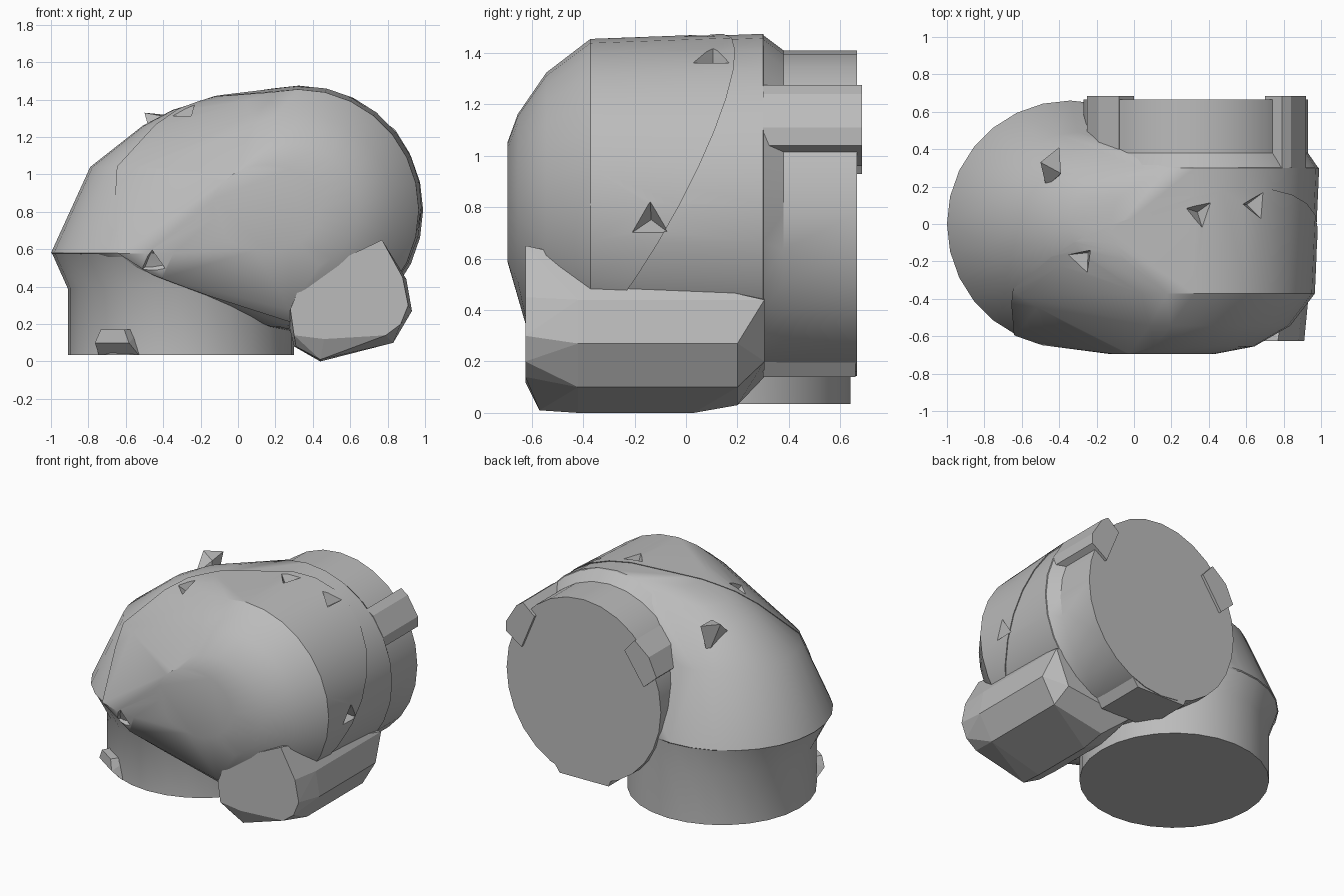
import bpy, bmesh, math
from mathutils import Vector
from mathutils.bvhtree import BVHTree

cube = bpy.data.objects.get("Cube")
if cube:
    bpy.data.objects.remove(cube)

grey = bpy.data.materials.new("plain_grey")
grey.use_nodes = True
COLOUR = (0.5, 0.5, 0.5, 1)
grey.diffuse_color = COLOUR
grey.node_tree.nodes["Principled BSDF"].inputs["Base Color"].default_value = COLOUR


def ring(axis, at, u, v, ru, rv=None, n=28):
    """Ellipse of points: axis 'z' uses (x, y), axis 'y' uses (x, z)."""
    rv = rv or ru
    pts = []
    for i in range(n):
        a = math.tau * i / n
        p, q = u + ru * math.cos(a), v + rv * math.sin(a)
        pts.append((p, q, at) if axis == "z" else (p, at, q))
    return pts


def finish(bm, name, angle=30):
    bmesh.ops.recalc_face_normals(bm, faces=bm.faces)
    me = bpy.data.meshes.new(name)
    bm.to_mesh(me)
    bm.free()
    me.materials.append(grey)
    ob = bpy.data.objects.new(name, me)
    bpy.context.collection.objects.link(ob)
    if angle:
        bpy.ops.object.select_all(action="DESELECT")
        ob.select_set(True)
        bpy.context.view_layer.objects.active = ob
        bpy.ops.object.shade_smooth_by_angle(angle=math.radians(angle))
    return ob


def hull_mesh(points):
    bm = bmesh.new()
    for p in points:
        bm.verts.new(p)
    res = bmesh.ops.convex_hull(bm, input=bm.verts)
    loose = {g for g in res["geom_interior"] + res["geom_unused"]
             if isinstance(g, bmesh.types.BMVert) and g.is_valid}
    bmesh.ops.delete(bm, geom=list(loose), context="VERTS")
    bmesh.ops.dissolve_limit(bm, angle_limit=0.01, verts=bm.verts, edges=bm.edges)
    return bm


def hull(name, points, angle=30):
    return finish(hull_mesh(points), name, angle)


def loft(name, rings):
    """Skin a stack of equal rings and cap both ends."""
    bm = bmesh.new()
    loops = [[bm.verts.new(p) for p in r] for r in rings]
    for a, b in zip(loops, loops[1:]):
        for i in range(len(a)):
            j = (i + 1) % len(a)
            bm.faces.new((a[i], a[j], b[j], b[i]))
    bm.faces.new(loops[0])
    bm.faces.new(loops[-1])
    return finish(bm, name)


def prism(outline, y0, y1):
    return [(x, y, z) for y in (y0, y1) for x, z in outline]


# Elbow housing: left dome, back mouth, rounded front and lower front lip
housing = (ring("z", 0.58, -0.34, 0, 0.66)
           + ring("z", 1.04, -0.30, 0, 0.49)
           + ring("z", 1.26, -0.20, 0.02, 0.31)
           + ring("z", 1.345, -0.10, 0.02, 0.25)
           + ring("z", 1.415, 0.06, 0, 0.18, 0.24)
           + ring("y", 0.30, 0.325, 0.81, 0.665)
           + ring("y", -0.37, 0.32, 0.81, 0.64)
           + ring("y", -0.54, 0.31, 0.81, 0.52, 0.51)
           + ring("y", -0.65, 0.27, 0.82, 0.37, 0.34)
           + ring("y", -0.69, 0.15, 0.82, 0.28, 0.23)
           + [(-0.4, -0.62, 0.45), (0.27, -0.6, 0.28), (0.27, -0.5, 0.19)])
bm = hull_mesh(housing)
surface = BVHTree.FromBMesh(bm)
body = finish(bm, "elbow_housing")

# Front cover: slightly larger shell ending at a slanted seam
bm = hull_mesh(housing)
centre = Vector((0.1, -0.1, 0.8))
for v in bm.verts:
    v.co = centre + (v.co - centre) * 1.008
cut = bmesh.ops.bisect_plane(bm, geom=bm.verts[:] + bm.edges[:] + bm.faces[:],
                             plane_co=(0.97, -0.06, 0.75),
                             plane_no=(0.27, -0.985, 0.52), clear_inner=True)
rim = [e for e in cut["geom_cut"] if isinstance(e, bmesh.types.BMEdge)]
bmesh.ops.contextual_create(bm, geom=rim)
cover = finish(bm, "front_cover")

# Small pyramid notches sunk into the housing along the seam
bm = bmesh.new()
for place in ((0.35, 0.06, 1.48), (0.66, 0.10, 1.40), (-0.28, -0.19, 1.34),
              (-0.46, -0.66, 0.52), (0.99, -0.14, 0.74)):
    spot, normal, _, _ = surface.find_nearest(Vector(place))
    cone = bmesh.ops.create_cone(bm, cap_ends=True, segments=3, radius1=0.15,
                                 radius2=0, depth=0.16)
    turn = (-normal).to_track_quat("Z", "Y")
    for v in cone["verts"]:
        v.co = turn @ v.co + spot
cutter = finish(bm, "notch_cutters", 0)
cutter.hide_render = True
cutter.hide_viewport = True
for ob in (body, cover):
    mod = ob.modifiers.new("notches", "BOOLEAN")
    mod.operation = "DIFFERENCE"
    mod.solver = "EXACT"
    mod.object = cutter

# Lower neck tapering into a straight collar
loft("lower_collar", [ring("z", 0.58, -0.34, 0, 0.655),
                      ring("z", 0.39, -0.305, 0.035, 0.605),
                      ring("z", 0.035, -0.305, 0.035, 0.605)])

# Back neck tapering into a straight collar
loft("back_collar", [ring("y", 0.30, 0.325, 0.81, 0.66),
                     ring("y", 0.38, 0.33, 0.777, 0.6, 0.633),
                     ring("y", 0.665, 0.33, 0.777, 0.6, 0.633)])

# Locating tabs on the back collar
tabs = {"left": [(0.7, 1.2), (0.79, 1.275), (0.84, 1.24), (0.92, 1.11), (0.92, 1.04), (0.8, 0.96)],
        "right": [(0, 1.15), (-0.08, 1.24), (-0.19, 1.15), (-0.25, 1.02), (-0.15, 0.93)],
        "bottom": [(0.1, 0.25), (0.14, 0.145), (0.52, 0.14), (0.6, 0.25)]}
for side, outline in tabs.items():
    hull("collar_tab_" + side, prism(outline, 0.3, 0.66 if side == "bottom" else 0.685), 0)

# Faceted clamp block at the lower corner
face = [(0.28, 0.28), (0.35, 0.45), (0.77, 0.65), (0.88, 0.45), (0.91, 0.3),
        (0.87, 0.2), (0.79, 0.14), (0.46, 0.12), (0.3, 0.14)]
middle = [(0.27, 0.2), (0.9, 0.44), (0.93, 0.27), (0.83, 0.1), (0.44, 0.0), (0.3, 0.08)]
rear = [(0.30, 0.36), (0.78, 0.45), (0.9, 0.44), (0.3, 0.14), (0.8, 0.2)]
hull("clamp_block", prism(face, -0.625, -0.62) + prism(middle, -0.42, 0.03)
     + [(0.44, -0.57, 0.01), (0.31, -0.57, 0.08)]
     + prism([(0.93, 0.27), (0.83, 0.1), (0.44, 0.03)], 0.1, 0.2)
     + prism(rear, 0.29, 0.305), 0)

# Small foot tab on the lower collar
foot = []
for along, out, z in ((-0.13, 0, 0.035), (0.13, 0, 0.035), (-0.1, 0.06, 0.1), (0.1, 0.06, 0.1),
                      (-0.07, 0.05, 0.17), (0.07, 0.05, 0.17), (-0.1, -0.1, 0.17), (0.1, -0.1, 0.17)):
    a = math.radians(236) + along / 0.6
    r = 0.6 + out
    foot.append((-0.31 + r * math.cos(a), 0.03 + r * math.sin(a), z))
hull("foot_tab", foot, 0)

# Raised stud on the upper dome
hull("top_stud", [(-0.5, 0.33, 1.33), (-0.4, 0.41, 1.32), (-0.39, 0.27, 1.31),
                  (-0.47, 0.2, 1.22), (-0.42, 0.36, 1.1), (-0.4, 0.25, 1.1)], 0)
